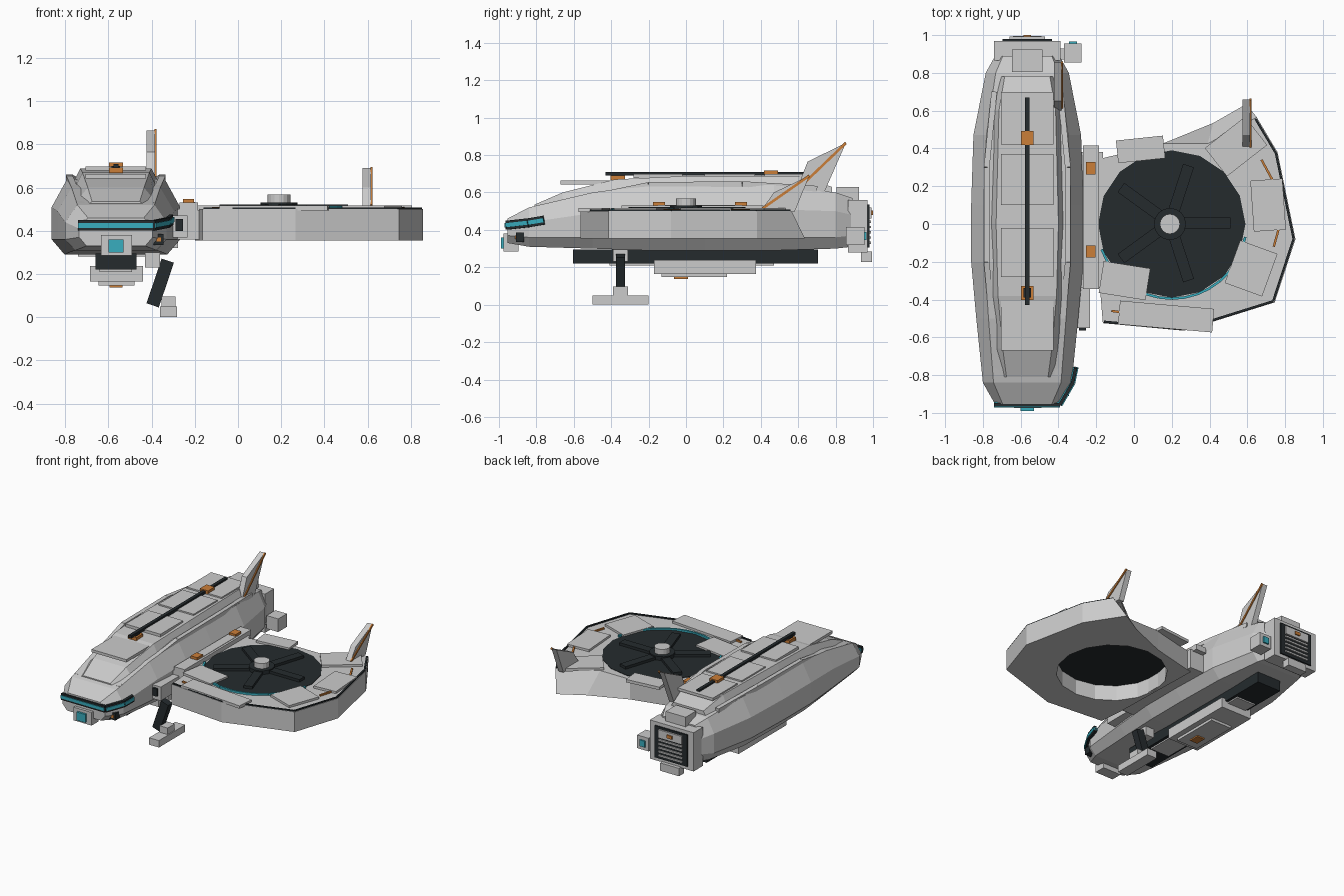
import bpy, bmesh, math
from mathutils import Vector, Matrix

if "Cube" in bpy.data.objects:
    bpy.data.objects.remove(bpy.data.objects["Cube"])

CX = -0.565  # hull centre line


def material(name, rgb):
    m = bpy.data.materials.new(name)
    m.diffuse_color = (*rgb, 1)
    m.use_nodes = True
    m.node_tree.nodes["Principled BSDF"].inputs["Base Color"].default_value = m.diffuse_color
    return m


DARK = material("dark", (0.018, 0.024, 0.027))
CYAN = material("cyan", (0.04, 0.42, 0.52))
ORANGE = material("orange", (0.6, 0.21, 0.04))


def finish(name, bm, mat=None):
    bmesh.ops.recalc_face_normals(bm, faces=bm.faces)
    me = bpy.data.meshes.new(name)
    bm.to_mesh(me)
    bm.free()
    ob = bpy.data.objects.new(name, me)
    bpy.context.collection.objects.link(ob)
    if mat:
        me.materials.append(mat)
    return ob


def box(name, x, y, z, mat=None, rot=0):
    """Box from (min, max) ranges, optionally turned about its own z axis."""
    c = Vector(((x[0] + x[1]) / 2, (y[0] + y[1]) / 2, (z[0] + z[1]) / 2))
    s = Matrix.Diagonal((x[1] - x[0], y[1] - y[0], z[1] - z[0], 1))
    bm = bmesh.new()
    bmesh.ops.create_cube(bm, size=1, matrix=Matrix.Translation(c)
                          @ Matrix.Rotation(math.radians(rot), 4, 'Z') @ s)
    return finish(name, bm, mat)


def bar(name, p, q, w, h, mat=None):
    """Box beam running from p to q."""
    p, q = Vector(p), Vector(q)
    d = q - p
    bm = bmesh.new()
    bmesh.ops.create_cube(bm, size=1, matrix=Matrix.Translation((p + q) / 2)
                          @ d.to_track_quat('Y', 'Z').to_matrix().to_4x4()
                          @ Matrix.Diagonal((w, d.length, h, 1)))
    return finish(name, bm, mat)


def path(name, pts, w, h, mat=None):
    for p, q in zip(pts, pts[1:]):
        bar(name, p, q, w, h, mat)


def cyl(name, x, y, z, r, n, mat=None):
    bm = bmesh.new()
    bmesh.ops.create_cone(bm, cap_ends=True, segments=n, radius1=r, radius2=r, depth=z[1] - z[0],
                          matrix=Matrix.Translation((x, y, (z[0] + z[1]) / 2)))
    return finish(name, bm, mat)


def loft(name, rings, mat=None):
    bm = bmesh.new()
    loops = [[bm.verts.new(p) for p in r] for r in rings]
    n = len(loops[0])
    for a, b in zip(loops, loops[1:]):
        for i in range(n):
            bm.faces.new((a[i], a[(i + 1) % n], b[(i + 1) % n], b[i]))
    bm.faces.new(loops[0])
    bm.faces.new(loops[-1])
    return finish(name, bm, mat)


def section(y, half):
    """Symmetric ring at y from half-profile points (half width, z)."""
    return [(CX + w, y, z) for w, z in half] + [(CX - w, y, z) for w, z in reversed(half)]


# Main hull: y, half width, bottom z, lower side z, upper side z, top z
hull = [(-.955, .17, .33, .37, .41, .46), (-.84, .235, .31, .36, .44, .52), (-.5, .27, .30, .36, .49, .60),
        (-.2, .297, .29, .36, .51, .64), (.1, .297, .29, .36, .51, .64), (.47, .285, .29, .36, .51, .64),
        (.8, .22, .30, .36, .50, .60), (.89, .17, .31, .37, .48, .57)]
loft("hull", [section(y, [(w * .8, zb), (w, z1), (w, z2), (w * .76, zt)]) for y, w, zb, z1, z2, zt in hull])

# Raised roof: y, base half width, top half width, base z, top z
roof = [(-.81, .16, .11, .50, .535), (-.66, .18, .13, .54, .60), (-.38, .20, .155, .58, .67),
        (0, .21, .165, .60, .688), (.6, .19, .15, .60, .688), (.78, .15, .12, .58, .63)]
loft("roof", [section(y, [(wb, zb), (wt, zt)]) for y, wb, wt, zb, zt in roof])

# Shoulder rails on both flanks
for s in (-1, 1):
    path("shoulder_rail", [(CX + s * x, y, z) for x, y, z in
                           [(.16, -.8, .515), (.215, -.2, .64), (.215, .3, .645), (.175, .7, .62)]], .03, .03)

# Roof plates, spine and clamps
for i, (y0, y1, z) in enumerate([(-.67, -.40, .655), (-.28, -.02, .69), (.10, .37, .69), (.42, .70, .69)]):
    box("roof_plate", (CX - .14, CX + .14), (y0, y1), (z - .012, z + .008))
box("spine", (CX - .012, CX + .012), (-.43, .67), (.69, .71), DARK)
for y, z in ((.455, .705), (-.365, .68)):
    box("spine_clamp", (CX - .033, CX + .033), (y - .038, y + .038), (z - .012, z + .012), ORANGE)
box("front_clamp_post", (CX - .02, CX + .02), (-.39, -.34), (.66, .70), DARK)

# Visor wrapping the nose
visor = [(-.74, -.957, .425), (-.392, -.957, .425), (-.325, -.842, .438), (-.308, -.76, .452)]
path("visor_frame", visor, .018, .048, DARK)
path("visor_glass", visor, .028, .022, CYAN)

# Nose sensor and side lamp
box("nose_sensor", (-.635, -.49), (-.975, -.895), (.285, .38))
box("nose_lens", (-.60, -.53), (-.99, -.97), (.30, .36), CYAN)
box("side_lamp", (-.39, -.345), (-.91, -.865), (.335, .385), DARK)
box("lamp_lens", (-.378, -.357), (-.915, -.90), (.35, .37), ORANGE)

# Engine block with grille
box("engine_block", (-.74, -.39), (.865, .97), (.28, .56))
box("engine_top_box", (-.645, -.485), (.805, .925), (.55, .63))
box("engine_bottom_box", (-.64, -.49), (.935, .995), (.228, .285))
box("grille_back", (CX - .13, CX + .13), (.965, .98), (.305, .535), DARK)
box("grille_header", (CX - .095, CX + .095), (.975, .992), (.46, .52))
box("grille_light", (CX - .02, CX + .02), (.985, 1.0), (.48, .503), ORANGE)
for i in range(5):
    z = .325 + i * .028
    box("grille_slat", (CX - .095, CX + .095), (.975, .99), (z, z + .012))
box("side_thruster", (-.37, -.277), (.855, .955), (.32, .415))
box("thruster_lens", (-.345, -.302), (.95, .965), (.345, .39), CYAN)
box("thruster_mount", (-.42, -.36), (.87, .93), (.34, .39))

# Belly equipment
box("belly_keel", (-.66, -.47), (-.605, .705), (.22, .295), DARK)
box("belly_rail_plate", (-.64, -.49), (-.41, .47), (.21, .225))
box("belly_tray", (-.685, -.44), (-.17, .375), (.165, .238))
box("belly_tray_base", (-.645, -.48), (-.13, .22), (.147, .17))
box("belly_light", (-.595, -.535), (-.065, .01), (.138, .15), ORANGE)

# Landing leg
box("leg_mount", (-.43, -.362), (-.39, -.31), (.23, .30))
bar("leg_strut", (-.325, -.35, .262), (-.395, -.35, .055), .05, .06, DARK)
box("foot_ankle", (-.355, -.29), (-.39, -.31), (.045, .097))
box("foot", (-.362, -.283), (-.5, -.2), (0, .05))

# Connector between hull and rotor wing
box("connector_beam", (-.29, -.165), (-.34, .38), (.36, .50))
box("connector_cap", (-.27, -.185), (-.345, .415), (.49, .53))
box("connector_inset", (-.25, -.2), (-.15, .3), (.525, .533))
box("connector_front", (-.33, -.233), (-.55, -.30), (.37, .47))
box("connector_window", (-.29, -.255), (-.565, -.54), (.40, .455), DARK)
for y in (.295, -.145):
    box("connector_clamp", (-.255, -.203), (y - .032, y + .032), (.52, .548), ORANGE)

# Rotor wing: faceted slab with a round opening
top = [(-.18, -.34), (-.165, -.525), (.265, -.565), (.745, -.415), (.855, -.08), (.76, .38),
       (.65, .565), (.39, .425), (.15, .425), (-.20, .34)]
bottom = list(top)
bottom[6:8] = [(.595, .635), (.42, .535)]
slab = loft("rotor_wing", [[(x, y, .355) for x, y in bottom], [(x, y, .50) for x, y in top]])
cutter = cyl("hole_cutter", .19, 0, (.2, .7), .365, 16)
cutter.hide_render = True
mod = slab.modifiers.new("hole", 'BOOLEAN')
mod.object = cutter
mod.solver = 'EXACT'
bpy.context.view_layer.objects.active = slab
bpy.ops.object.modifier_apply(modifier="hole")
bpy.data.objects.remove(cutter)

# Rotor disc, hub, blades and light arc
cyl("rotor_disc", .2, 0, (.465, .503), .39, 16, DARK)
cyl("hub_base", .19, 0, (.50, .53), .085, 16, DARK)
cyl("hub_cap", .19, 0, (.53, .568), .053, 16)
for i in range(5):
    a = math.radians(72 * i)
    d = Vector((math.cos(a), math.sin(a), 0))
    c = Vector((.19, .005, .512))
    bar("rotor_blade", c + d * .06, c + d * .32, .06, .02, DARK)
arc = [math.radians(200 + 10 * i) for i in range(16)]
path("rotor_light", [(.2 + .395 * math.cos(a), .395 * math.sin(a), .507) for a in arc], .013, .014, CYAN)

# Armour plates on the wing: centre x, y, size x, y, turn
for x, y, w, h, r in [(.035, .395, .25, .12, 6), (.71, .10, .17, .27, 4), (.62, -.235, .21, .24, -20),
                      (.17, -.49, .5, .125, -5), (-.05, -.30, .25, .17, -9), (.54, .41, .27, .19, 38)]:
    box("wing_plate", (x - w / 2, x + w / 2), (y - h / 2, y + h / 2), (.495, .516), None, r)

# Dark edge trim and orange pinstripes on the wing
path("wing_trim", [(.19 + (x - .19) * .985, y * .985, .503) for x, y in top[1:7]], .012, .01, DARK)
for p, q in [((.675, .34), (.74, .22)), ((.765, -.03), (.74, -.12)), ((-.12, -.46), (-.05, -.47))]:
    bar("wing_stripe", (*p, .505), (*q, .505), .012, .012, ORANGE)


# Swept fins with an orange edge strip
def fin(x, pts):
    loft("fin", [[(x + dx, y, z) for y, z in pts] for dx in (-.022, .018)])
    bar("fin_stripe", (x + .02, *pts[0]), (x + .02, *pts[2]), .01, .014, ORANGE)


fin(-.402, [(.59, .61), (.65, .765), (.855, .865), (.73, .58)])
fin(.597, [(.41, .515), (.47, .60), (.66, .69), (.58, .495)])
